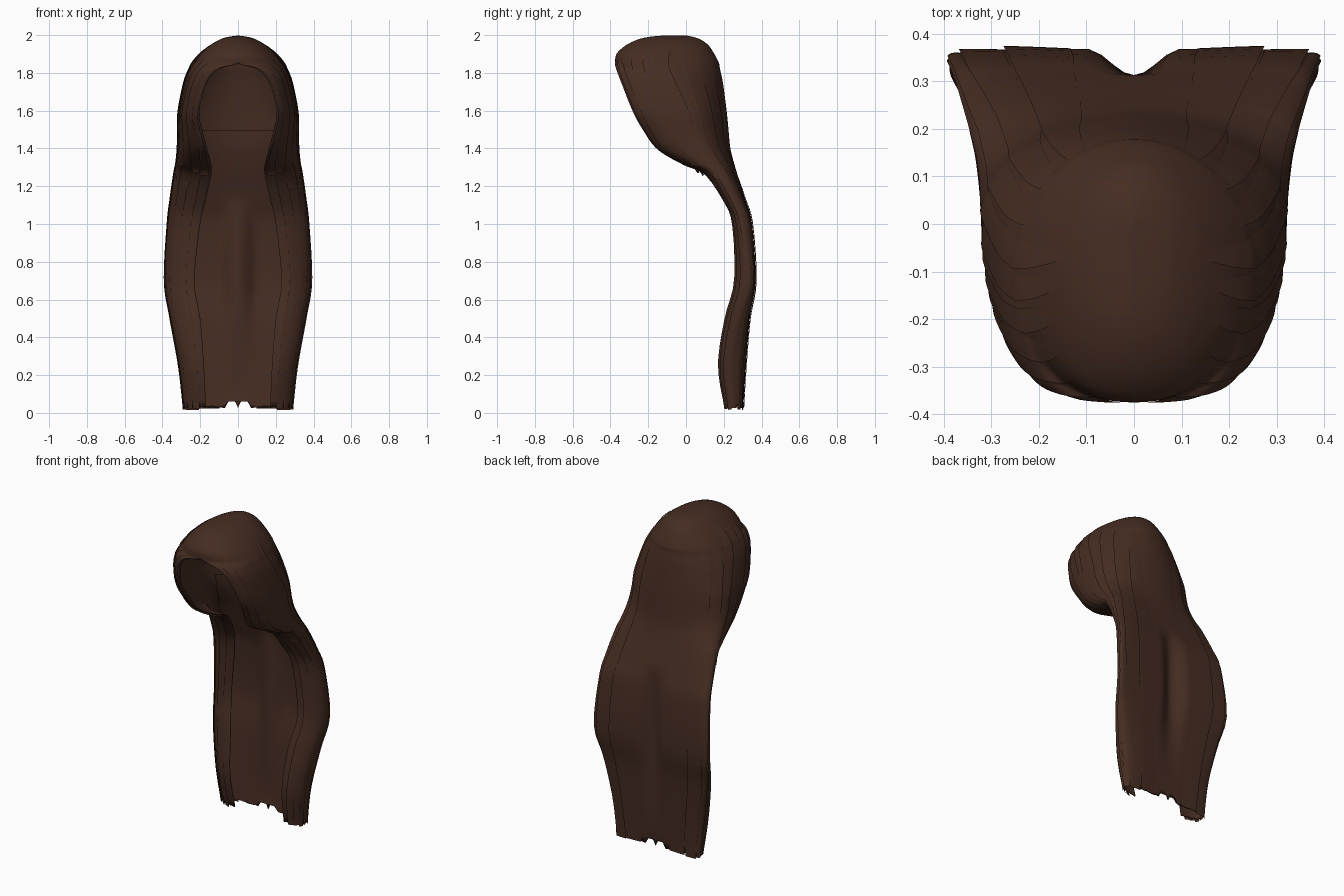
import bpy
import math
import random
from mathutils import Vector

if "Cube" in bpy.data.objects:
    bpy.data.objects.remove(bpy.data.objects["Cube"], do_unlink=True)
random.seed(4)

brown = bpy.data.materials.new("dark brown")
brown.use_nodes = True
color = (0.06, 0.026, 0.016, 1)
brown.diffuse_color = color
bsdf = brown.node_tree.nodes["Principled BSDF"]
bsdf.inputs["Base Color"].default_value = color
bsdf.inputs["Roughness"].default_value = 0.8

# Sections from crown to hem: height, half width, back y, widest y, front y, half opening
SECTIONS = [
    (1.998, 0, 0, -.06, -.12, 0),
    (1.99, .055, .04, -.07, -.2, 0),
    (1.975, .1, .08, -.08, -.26, 0),
    (1.945, .15, .12, -.09, -.32, 0),
    (1.9, .2, .15, -.1, -.368, 0),
    (1.85, .24, .175, -.1, -.374, 0),
    (1.82, .255, .18, -.09, -.362, .1),
    (1.75, .282, .195, -.06, -.335, .165),
    (1.6, .312, .215, .01, -.275, .205),
    (1.5, .315, .225, .04, -.22, .19),
    (1.4, .317, .235, .09, -.145, .165),
    (1.32, .325, .255, .15, -.01, .145),
    (1.27, .335, .27, .19, .1, .14),
    (1.13, .355, .315, .26, .2, .17),
    (1.0, .37, .35, .31, .25, .2),
    (.7, .385, .368, .345, .26, .23),
    (.5, .355, .338, .29, .21, .2),
    (.25, .31, .318, .25, .175, .18),
    (.03, .285, .303, .26, .21, .17),
]
LAST = len(SECTIONS) - 1


def section(t):
    """Smoothly interpolated section at row position t."""
    i = min(int(t), LAST - 1)
    f = t - i
    a, b, c, d = (SECTIONS[min(max(k, 0), LAST)] for k in range(i - 1, i + 3))
    return [q + f / 2 * (r - p + f * (2 * p - 5 * q + 4 * r - s + f * (3 * (q - r) + s - p)))
            for p, q, r, s in zip(a, b, c, d)]


def quarter(t, e):
    """Superellipse quarter with even spacing; e below 1 is squarer."""
    k = 1 / e
    a = math.pi / 2 * t ** k / (t ** k + (1 - t) ** k)
    return max(math.sin(a), 0) ** e, max(math.cos(a), 0) ** e


def point(u, t):
    """Left half of the hair: u runs from back centre to front edge."""
    z, w, back, mid, front, gap = section(t)
    gap = max(gap, 0)
    low = min(max((1.45 - z) / .4, 0), 1)
    if u <= .5:
        s, c = quarter(u * 2, 1 - .5 * low)
        x, y = w * s, mid + (back - mid) * c
        # Soft hollow down the middle of the back, where it bulges most
        y -= max(back - .313, 0) * (.5 + .5 * math.cos(math.pi * min(x / .1, 1)))
    else:
        s, c = quarter(u * 2 - 1, .9)
        x, y = gap + (w - gap) * c, mid + (front - mid) * s
    return Vector((x, y, z))


def lifted(u, t, height):
    e = .004
    du = point(min(u + e, 1), t) - point(max(u - e, 0), t)
    dt = point(u, min(t + e, LAST)) - point(u, max(t - e, 0))
    return point(u, t) + du.cross(dt).normalized() * height


def make_sheet(name, rows, thickness):
    n = len(rows[0])
    verts = [p for row in rows for p in row]
    faces = [(j * n + i, j * n + i + 1, (j + 1) * n + i + 1, (j + 1) * n + i)
             for j in range(len(rows) - 1) for i in range(n - 1)]
    mesh = bpy.data.meshes.new(name)
    mesh.from_pydata(verts, [], faces)
    mesh.materials.append(brown)
    obj = bpy.data.objects.new(name, mesh)
    bpy.context.collection.objects.link(obj)
    mirror = obj.modifiers.new("Mirror", "MIRROR")
    mirror.merge_threshold = .001
    if thickness:
        solid = obj.modifiers.new("Thickness", "SOLIDIFY")
        solid.thickness = thickness
        solid.offset = -1
    bpy.ops.object.select_all(action="DESELECT")
    obj.select_set(True)
    bpy.context.view_layer.objects.active = obj
    bpy.ops.object.shade_smooth_by_angle(angle=math.radians(50))


# Main hair shell, with a ragged hem and a notch at the centre
COLS, STEPS = 48, 4
shell = [[point(i / COLS, j / STEPS) for i in range(COLS + 1)]
         for j in range(LAST * STEPS + 1)]
for p in shell[-1]:
    p.z += .03 if .012 < p.x < .06 else random.uniform(-.006, .006)
make_sheet("hair_shell", shell, .006)

# Inner layer lining the back between the side locks
lining = []
for j in range(9 * STEPS, LAST * STEPS + 1):
    row = [lifted(i / COLS, j / STEPS, -.016) for i in range(COLS // 3)]
    row[0].x = 0
    lining.append(row)
for p in lining[-1]:
    p.z += .03 if p.x < .06 else random.uniform(0, .01)
make_sheet("inner_lining", lining, 0)


def lock(name, u, width, start, end, lift):
    """Thin tapered lock lying over the shell, raised along one edge."""
    rows = []
    count, across = 48, 6
    for j in range(count + 1):
        f = j / count
        t = start + (end - start) * f
        half = width * (.5 + .5 * math.sin(math.pi * min(f * 1.2, .6)))
        row = []
        for i in range(across + 1):
            s = i / across
            uu = min(max(u + half * (2 * s - 1), .015), .995)
            row.append(lifted(uu, t, .001 + lift * s * min(f * 6, 1)))
        rows.append(row)
    drop = random.uniform(0, .02)
    for p in rows[-1]:
        p.z = max(p.z - drop, 0)
    make_sheet(name, rows, 0)


# Long locks over the back and the sides
for k in range(8):
    lock(f"long_lock_{k + 1}", .16 + k * .1, .05, random.uniform(4, 7), LAST, .007)

# Hood locks sweeping down beside the face opening
for k in range(7):
    lock(f"hood_lock_{k + 1}", .46 + k * .08, .038, 3 + k * .3,
         random.uniform(11, 12.5), .007)
